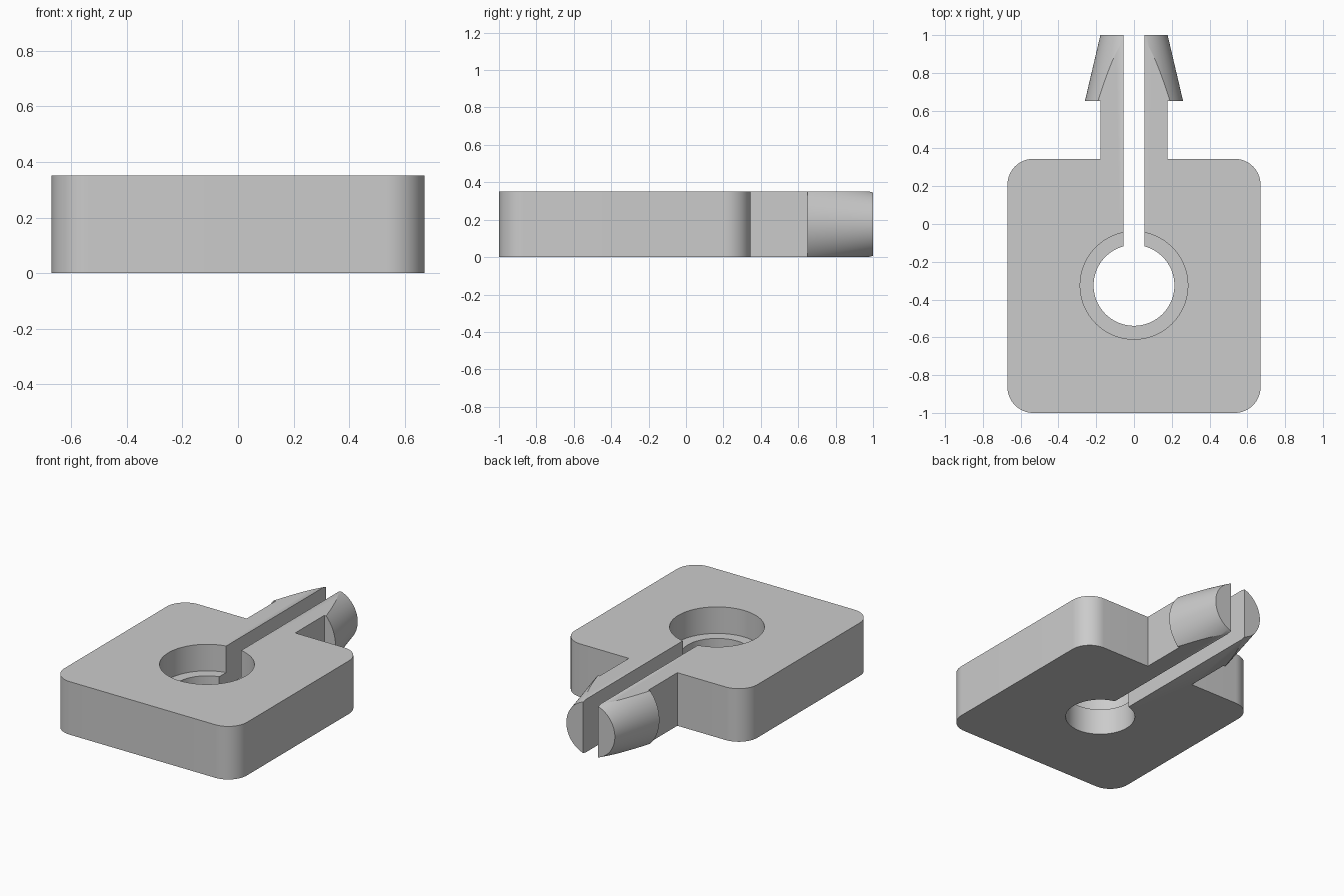
import bpy, bmesh
from math import radians
from mathutils import Matrix, Vector

cube = bpy.data.objects.get("Cube")
if cube:
    bpy.data.objects.remove(cube, do_unlink=True)

HEIGHT = 0.352
HOLE_Y = -0.325
BODY_BACK, STEM_END = 0.345, 0.65

grey = bpy.data.materials.new("plain grey")
grey.use_nodes = True
grey.diffuse_color = (0.6, 0.6, 0.6, 1)
grey.node_tree.nodes["Principled BSDF"].inputs["Base Color"].default_value = (0.6, 0.6, 0.6, 1)


def make_object(name, bm):
    bmesh.ops.recalc_face_normals(bm, faces=bm.faces)
    mesh = bpy.data.meshes.new(name)
    bm.to_mesh(mesh)
    bm.free()
    mesh.materials.append(grey)
    obj = bpy.data.objects.new(name, mesh)
    bpy.context.collection.objects.link(obj)
    return obj


def box(name, low, high):
    low, high = Vector(low), Vector(high)
    bm = bmesh.new()
    bmesh.ops.create_cube(bm, size=1, matrix=Matrix.Translation((low + high) / 2)
                          @ Matrix.Diagonal((high - low).to_4d()))
    return make_object(name, bm)


def cylinder(name, radius, bottom, top):
    bm = bmesh.new()
    bmesh.ops.create_cone(bm, cap_ends=True, segments=96, radius1=radius, radius2=radius,
                          depth=top - bottom,
                          matrix=Matrix.Translation((0, HOLE_Y, (top + bottom) / 2)))
    return make_object(name, bm)


def combine(target, other, operation):
    mod = target.modifiers.new(operation.lower(), 'BOOLEAN')
    mod.operation, mod.solver, mod.object = operation, 'EXACT', other
    bpy.context.view_layer.update()
    result = bpy.data.meshes.new_from_object(
        target.evaluated_get(bpy.context.evaluated_depsgraph_get()))
    target.modifiers.clear()
    target.data = result
    bpy.data.objects.remove(other, do_unlink=True)


# Body and stem: one outline, outer corners rounded, extruded upward
right = [(0.67, -1), (0.67, BODY_BACK), (0.178, BODY_BACK), (0.178, STEM_END)]
outline = right + [(-x, y) for x, y in reversed(right)]
bm = bmesh.new()
base = bm.faces.new([bm.verts.new((x, y, 0)) for x, y in outline])
corners = [v for v in base.verts if abs(v.co.x) > 0.5]
bmesh.ops.bevel(bm, geom=corners, offset=0.137, segments=16, profile=0.5, affect='VERTICES')
extruded = bmesh.ops.extrude_face_region(bm, geom=bm.faces[:])
bmesh.ops.translate(bm, vec=(0, 0, HEIGHT),
                    verts=[g for g in extruded["geom"] if isinstance(g, bmesh.types.BMVert)])
clip = make_object("split_clip", bm)

# Barbed tip: tapered cone trimmed flat to the plate thickness
bm = bmesh.new()
bmesh.ops.create_cone(bm, cap_ends=True, segments=128, radius1=0.26, radius2=0.178,
                      depth=1 - STEM_END,
                      matrix=Matrix.Translation((0, (1 + STEM_END) / 2, HEIGHT / 2))
                      @ Matrix.Rotation(radians(-90), 4, 'X'))
for z, direction in ((0, -1), (HEIGHT, 1)):
    cut = bmesh.ops.bisect_plane(bm, geom=bm.verts[:] + bm.edges[:] + bm.faces[:],
                                 plane_co=(0, 0, z), plane_no=(0, 0, direction),
                                 clear_outer=True)
    bmesh.ops.holes_fill(bm, edges=[e for e in bm.edges if e.is_boundary], sides=0)
combine(clip, make_object("barb_tip", bm), 'UNION')

# Through hole, counterbore and the slot that splits the stem
combine(clip, cylinder("hole_cutter", 0.214, -0.1, HEIGHT + 0.1), 'DIFFERENCE')
combine(clip, cylinder("counterbore_cutter", 0.285, HEIGHT / 2, HEIGHT + 0.1), 'DIFFERENCE')
combine(clip, box("slot_cutter", (-0.055, HOLE_Y, -0.1), (0.055, 1.1, HEIGHT + 0.1)), 'DIFFERENCE')

# Clean up flat faces, then shade the curves smoothly
bm = bmesh.new()
bm.from_mesh(clip.data)
bmesh.ops.remove_doubles(bm, verts=bm.verts, dist=0.00005)
bmesh.ops.dissolve_limit(bm, angle_limit=radians(0.2), verts=bm.verts, edges=bm.edges)
bm.to_mesh(clip.data)
bm.free()
bpy.ops.object.select_all(action='DESELECT')
clip.select_set(True)
bpy.context.view_layer.objects.active = clip
bpy.ops.object.shade_smooth_by_angle(angle=radians(25))
